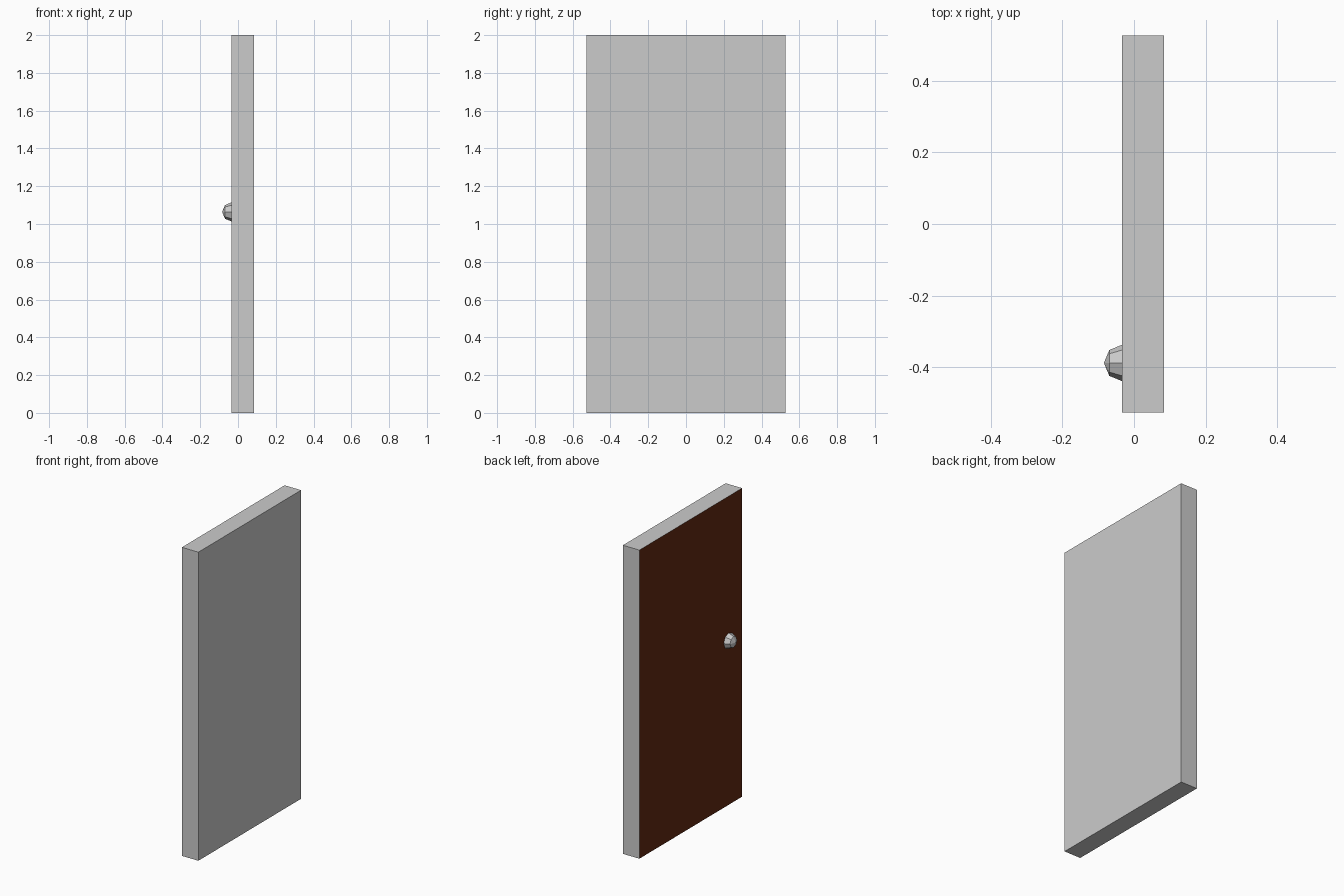
import bpy, bmesh, math
from mathutils import Matrix

if "Cube" in bpy.data.objects:
    bpy.data.objects.remove(bpy.data.objects["Cube"])

X_FRONT, X_BACK = -0.034, 0.084
WIDTH, HEIGHT = 1.052, 2.0


def make_object(name, bm):
    mesh = bpy.data.meshes.new(name)
    bm.to_mesh(mesh)
    bm.free()
    obj = bpy.data.objects.new(name, mesh)
    bpy.context.collection.objects.link(obj)
    return obj


# door slab, with the knob side painted brown
bm = bmesh.new()
bmesh.ops.create_cube(bm, size=1, matrix=(
    Matrix.Translation(((X_FRONT + X_BACK) / 2, 0, HEIGHT / 2))
    @ Matrix.Diagonal((X_BACK - X_FRONT, WIDTH, HEIGHT, 1))))
bm.normal_update()
for f in bm.faces:
    f.material_index = 1 if f.normal.x < -0.9 else 0
door = make_object("door_panel", bm)

grey = bpy.data.materials.new("plain_grey")
grey.diffuse_color = (0.8, 0.8, 0.8, 1)
grey.use_nodes = True
grey.node_tree.nodes["Principled BSDF"].inputs["Base Color"].default_value = grey.diffuse_color
brown = bpy.data.materials.new("brown_paint")
brown.diffuse_color = (0.125, 0.022, 0.006, 1)
brown.use_nodes = True
brown.node_tree.nodes["Principled BSDF"].inputs["Base Color"].default_value = brown.diffuse_color
door.data.materials.append(grey)
door.data.materials.append(brown)

# low-poly round knob: half dome with its pole pointing out of the door
bm = bmesh.new()
bmesh.ops.create_uvsphere(bm, u_segments=8, v_segments=4, radius=0.051, matrix=(
    Matrix.Translation((X_FRONT + 0.001, -0.388, 1.064))
    @ Matrix.Rotation(math.radians(-90), 4, 'Y')))
bmesh.ops.bisect_plane(bm, geom=bm.verts[:] + bm.edges[:] + bm.faces[:],
                       plane_co=(X_FRONT + 0.002, 0, 0), plane_no=(1, 0, 0),
                       clear_outer=True)
make_object("door_knob", bm)
